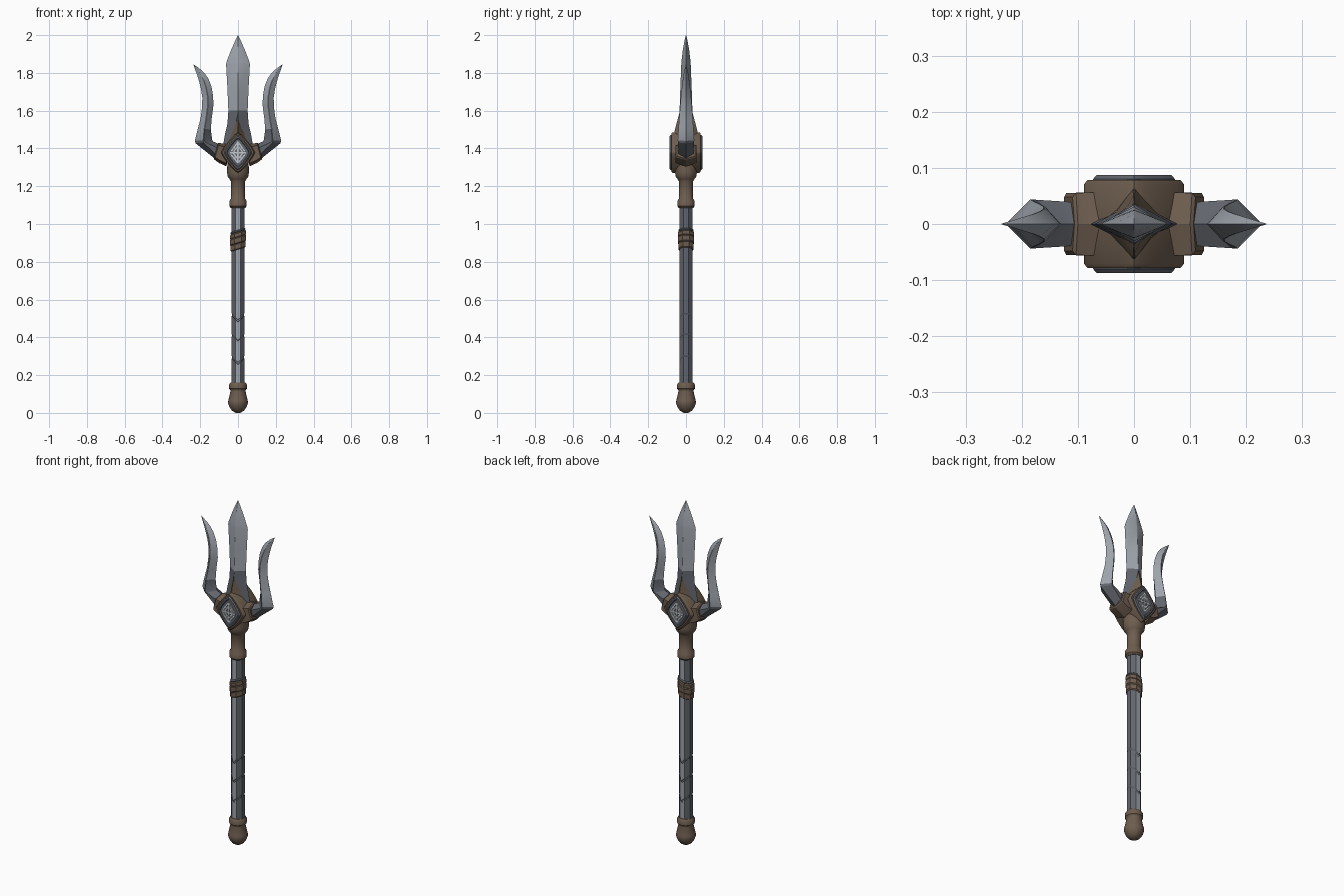
import bpy, bmesh, math
from mathutils import Vector

if "Cube" in bpy.data.objects:
    bpy.data.objects.remove(bpy.data.objects["Cube"])


def material(name, rgb):
    m = bpy.data.materials.new(name)
    m.diffuse_color = (*rgb, 1)
    m.use_nodes = True
    m.node_tree.nodes["Principled BSDF"].inputs["Base Color"].default_value = m.diffuse_color
    return m


LIGHT = material("light steel", (0.34, 0.37, 0.41))
DARK = material("dark steel", (0.12, 0.13, 0.15))
BROWN = material("brown bronze", (0.155, 0.11, 0.078))
PALE = material("pale steel", (0.55, 0.58, 0.61))
SEAM = material("seam grey", (0.05, 0.055, 0.065))


def loft(name, rings, mats, rule=None, angle=30):
    """Skin a list of equal-length point rings, cap both ends."""
    bm = bmesh.new()
    vs = [[bm.verts.new(p) for p in r] for r in rings]
    n = len(vs[0])
    for a, b in zip(vs, vs[1:]):
        for i in range(n):
            j = (i + 1) % n
            bm.faces.new((a[i], a[j], b[j], b[i]))
    bm.faces.new(vs[0])
    bm.faces.new(vs[-1])
    bmesh.ops.remove_doubles(bm, verts=bm.verts, dist=1e-5)
    bmesh.ops.recalc_face_normals(bm, faces=bm.faces)
    bm.normal_update()
    for f in bm.faces:
        f.smooth = True
        if rule:
            f.material_index = rule(f.calc_center_median(), f.normal)
    me = bpy.data.meshes.new(name)
    bm.to_mesh(me)
    bm.free()
    me.set_sharp_from_angle(angle=math.radians(angle))
    for m in mats:
        me.materials.append(m)
    ob = bpy.data.objects.new(name, me)
    bpy.context.collection.objects.link(ob)
    return ob


def lathe(name, prof, mat, n=24):
    rings = [[(r * math.cos(2 * math.pi * i / n), r * math.sin(2 * math.pi * i / n), z)
              for i in range(n)] for r, z in prof]
    return loft(name, rings, [mat], angle=40)


def octagon(r, zf):
    """Octagon with a flat front and an extra point mid front and back."""
    a = [-90, -67.5, -22.5, 22.5, 67.5, 90, 112.5, 157.5, 202.5, 247.5]
    c = math.cos(math.pi / 8)
    pts = []
    for d in a:
        rr = r * c if abs(d) == 90 else r
        x, y = rr * math.cos(math.radians(d)), rr * math.sin(math.radians(d))
        pts.append((x, y, zf(x)))
    return pts


def rhombus(hw, hz, y, cz, n=32, p=1.22):
    """Rounded diamond outline in the xz plane."""
    pts = []
    for i in range(n):
        c, s = math.cos(2 * math.pi * i / n), math.sin(2 * math.pi * i / n)
        pts.append((hw * math.copysign(abs(c) ** (2 / p), c), y,
                    cz + hz * math.copysign(abs(s) ** (2 / p), s)))
    return pts


def blade_ring(a, b, t, w):
    """Six-sided blade section from edge a to edge b (xz), half thickness t."""
    a, b = Vector((a[0], 0, a[1])), Vector((b[0], 0, b[1]))
    m, n = a.lerp(b, 0.5 - w), a.lerp(b, 0.5 + w)
    y = Vector((0, t, 0))
    return [a, m - y, n - y, b, n + y, m + y]


# Pommel and upper socket
lathe("pommel", [(0.012, 0), (0.032, 0.012), (0.046, 0.032), (0.053, 0.055), (0.051, 0.066),
                 (0.04, 0.115), (0.041, 0.122), (0.047, 0.128), (0.047, 0.15), (0.039, 0.162)], BROWN)
lathe("upper_socket", [(0.038, 1.085), (0.046, 1.094), (0.046, 1.122), (0.037, 1.135), (0.037, 1.225),
                       (0.045, 1.238), (0.054, 1.25), (0.058, 1.275), (0.056, 1.33)], BROWN)

# Octagonal shaft with V-shaped seams, light facets on front and back
R = 0.038
rings = [octagon(R, lambda x: 0.15)]
for z0 in (0.255, 0.37, 0.48):
    for dz, r in ((0, R), (0.002, R - 0.004), (0.010, R - 0.004), (0.014, R)):
        rings.append(octagon(r, lambda x, h=z0 + dz: h + abs(x)))
rings.append(octagon(R, lambda x: 1.10))


def shaft_rule(c, n):
    inner = abs(n.z) > 0.5 and abs(n.y) < 0.5
    return 2 if inner else (1 if abs(c.x) < 0.013 else 0)


loft("shaft", rings, [DARK, LIGHT, SEAM], shaft_rule, 20)

# Slanted wrap around the grip
for name, z0, h, r, mat in (("wrap_lower", 0.865, 0.035, 0.044, BROWN),
                            ("wrap_middle", 0.897, 0.035, 0.047, BROWN),
                            ("wrap_upper", 0.929, 0.028, 0.045, BROWN),
                            ("wrap_edge", 0.955, 0.014, 0.043, DARK)):
    prof = [(r - 0.005, 0), (r, 0.005), (r, h - 0.005), (r - 0.005, h)]
    loft(name, [octagon(q, lambda x, b=z0 + d: b + 0.3 * x) for q, d in prof], [mat], None, 25)

# Central hub: rounded diamond block running front to back
CZ = 1.378
loft("hub", [rhombus(0.089 - i, 0.107 - i, y, CZ) for i, y in
             ((0.006, -0.078), (0, -0.071), (0, 0.071), (0.006, 0.078))], [BROWN], None, 40)

# Diamond plates with a raised lattice ornament on both sides
for s, side in ((-1, "front"), (1, "back")):
    loft("plate_" + side, [rhombus(w, h, s * y, CZ) for w, h, y in
                           ((0.073, 0.094, 0.07), (0.073, 0.094, 0.08), (0.067, 0.087, 0.087),
                            (0.06, 0.078, 0.087), (0.056, 0.073, 0.082))], [DARK], None, 25)

    def bar(name, x0, z0, x1, z1, w=0.0035):
        a, b = Vector((x0, 0, CZ + z0)), Vector((x1, 0, CZ + z1))
        d = (b - a).normalized()
        o = Vector((-d.z, 0, d.x)) * w
        ring = lambda y: [v + Vector((0, s * y, 0)) for v in (a - o, b - o, b + o, a + o)]
        loft(name + "_" + side, [ring(0.081), ring(0.0875)], [PALE])

    bar("ornament_upright", 0, -0.055, 0, 0.06, 0.004)
    bar("ornament_crossbar", -0.042, 0, 0.042, 0, 0.004)
    for m in (-1, 1):
        bar("ornament_upper", m * 0.035, 0.008, 0, 0.056)
        bar("ornament_lower", m * 0.037, -0.010, 0, -0.055)
        bar("ornament_inner_upper", m * 0.024, 0.004, 0, 0.034)
        bar("ornament_inner_lower", m * 0.024, -0.004, 0, -0.034)
        bar("ornament_strut", m * 0.010, 0.017, m * 0.021, 0.030)
        bar("ornament_low_strut", m * 0.010, -0.017, m * 0.020, -0.032)

# Central blade, darker towards its base
blade = ((1.42, 0.078, 0.036), (1.47, 0.07, 0.038), (1.53, 0.056, 0.037), (1.60, 0.051, 0.034),
         (1.72, 0.056, 0.030), (1.845, 0.063, 0.025), (1.86, 0.060, 0.024), (1.92, 0.037, 0.017),
         (1.97, 0.015, 0.008), (2.0, 0.0005, 0.0005))
loft("central_blade", [blade_ring((-w, z), (w, z), t, 0.01) for z, w, t in blade],
     [DARK, LIGHT], lambda c, n: int(c.z > 1.6), 25)

# Bronze spike that holds the blade base
spike = ((1.43, 0.06, 0.068), (1.48, 0.047, 0.063), (1.53, 0.027, 0.051), (1.59, 0.001, 0.034))
loft("blade_socket", [blade_ring((-w, z), (w, z), t, 0.02) for z, w, t in spike], [BROWN], None, 25)

# Curved side prongs and their clamps
prong = (((0.05, 1.42), (0.06, 1.31), 0.038, 0.28),
         ((0.10, 1.423), (0.128, 1.350), 0.039, 0.22),
         ((0.132, 1.437), (0.224, 1.427), 0.043, 0.06),
         ((0.137, 1.447), (0.229, 1.440), 0.044, 0.02),
         ((0.144, 1.50), (0.212, 1.507), 0.040, 0.02),
         ((0.139, 1.56), (0.198, 1.56), 0.036, 0.02),
         ((0.130, 1.63), (0.190, 1.62), 0.031, 0.02),
         ((0.132, 1.68), (0.189, 1.67), 0.027, 0.02),
         ((0.141, 1.73), (0.196, 1.715), 0.022, 0.02),
         ((0.157, 1.77), (0.206, 1.755), 0.017, 0.02),
         ((0.178, 1.80), (0.217, 1.79), 0.012, 0.02),
         ((0.206, 1.825), (0.228, 1.82), 0.006, 0.02),
         ((0.236, 1.846), (0.237, 1.846), 0.0005, 0.02))
clamp = (((0.06, 1.425), (0.06, 1.305), 0.056, 0.36),
         ((0.082, 1.426), (0.098, 1.322), 0.056, 0.36),
         ((0.100, 1.430), (0.124, 1.340), 0.055, 0.36),
         ((0.106, 1.428), (0.128, 1.346), 0.048, 0.34))
for s, side in ((-1, "left"), (1, "right")):
    def flip(rows):
        return [[Vector((s * p.x, p.y, p.z)) for p in blade_ring(*row)] for row in rows]

    def prong_rule(c, n):
        outward = n.x * s > 0
        return int(c.z > (1.45 if outward else 1.53))

    loft("prong_" + side, flip(prong), [DARK, LIGHT], prong_rule, 28)
    loft("prong_clamp_" + side, flip(clamp), [BROWN], None, 25)
